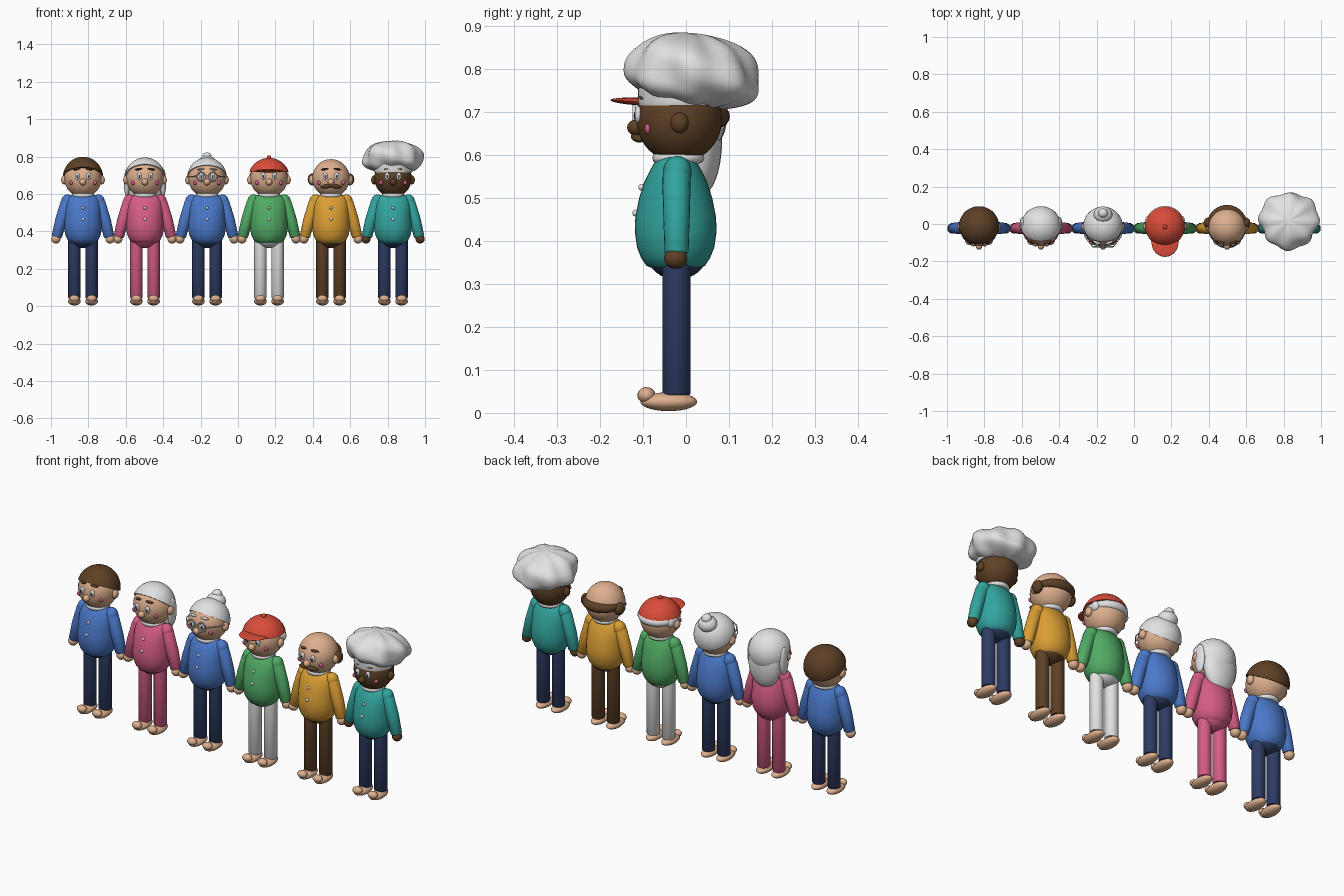
import bpy, bmesh, math
from mathutils import Vector, Matrix, Euler

if "Cube" in bpy.data.objects:
    bpy.data.objects.remove(bpy.data.objects["Cube"])


def lin(c):
    return c / 12.92 if c <= 0.04045 else ((c + 0.055) / 1.055) ** 2.4


MATS = {}
for key, rgb in {"skin": (222, 176, 142), "brown": (94, 64, 38), "white": (226, 226, 226),
                 "blue": (74, 120, 200), "pink": (212, 92, 134), "navy": (46, 60, 100),
                 "green": (80, 170, 100), "mustard": (218, 158, 52), "teal": (50, 164, 158),
                 "red": (218, 76, 58)}.items():
    MATS[key] = bpy.data.materials.new(key)
    MATS[key].diffuse_color = (*[lin(v / 255) for v in rgb], 1)

OX = 0.0                    # x offset of the figure being built
HY, HZ, HR = -0.016, 0.684, 0.1   # head centre and radius


def finish(bm, name, mat):
    bmesh.ops.recalc_face_normals(bm, faces=bm.faces)
    me = bpy.data.meshes.new(name)
    bm.to_mesh(me)
    bm.free()
    me.materials.append(MATS[mat])
    ob = bpy.data.objects.new(name, me)
    bpy.context.collection.objects.link(ob)
    ob.location.x = OX
    me.shade_smooth()
    bpy.ops.object.select_all(action='DESELECT')
    ob.select_set(True)
    bpy.context.view_layer.objects.active = ob
    bpy.ops.object.shade_smooth_by_angle(angle=math.radians(50))
    return ob


def ball(name, mat, loc, radii, rot=(0, 0, 0), cut=None, seg=24):
    """Ellipsoid; cut=(slope, offset) keeps the part above z = offset - slope*y."""
    bm = bmesh.new()
    bmesh.ops.create_uvsphere(bm, u_segments=seg, v_segments=seg * 2 // 3, radius=1)
    bmesh.ops.scale(bm, vec=radii, verts=bm.verts)
    if cut:
        res = bmesh.ops.bisect_plane(bm, geom=bm.verts[:] + bm.edges[:] + bm.faces[:],
                                     plane_co=(0, 0, cut[1]), plane_no=Vector((0, cut[0], 1)).normalized(),
                                     clear_inner=True)
        edges = [e for e in res["geom_cut"] if isinstance(e, bmesh.types.BMEdge)]
        bmesh.ops.holes_fill(bm, edges=edges, sides=0)
    bm.transform(Matrix.Translation(loc) @ Euler(rot).to_matrix().to_4x4())
    return finish(bm, name, mat)


def skin_rings(name, mat, rings):
    bm = bmesh.new()
    loops = [[bm.verts.new(p) for p in ring] for ring in rings]
    n = len(loops[0])
    for a, b in zip(loops, loops[1:]):
        for i in range(n):
            bm.faces.new((a[i], a[(i + 1) % n], b[(i + 1) % n], b[i]))
    bm.faces.new(loops[0])
    bm.faces.new(loops[-1])
    return finish(bm, name, mat)


def lathe(name, mat, profile, cy, n=32):
    """Stacked ellipses from (z, x radius, y radius)."""
    ang = [2 * math.pi * i / n for i in range(n)]
    return skin_rings(name, mat, [[(rx * math.cos(a), cy + ry * math.sin(a), z) for a in ang]
                                  for z, rx, ry in profile])


def tube(name, mat, path, n=16):
    """Round tube through (point, radius) pairs."""
    pts = [Vector(p) for p, _ in path]
    rings = []
    for i, (p, r) in enumerate(path):
        q = (pts[min(i + 1, len(pts) - 1)] - pts[max(i - 1, 0)]).to_track_quat('Z', 'Y')
        rings.append([pts[i] + q @ Vector((r * math.cos(2 * math.pi * k / n), r * math.sin(2 * math.pi * k / n), 0))
                      for k in range(n)])
    return skin_rings(name, mat, rings)


def ring(name, mat, loc, major, minor, rot=(0, 0, 0)):
    bpy.ops.mesh.primitive_torus_add(location=(loc[0] + OX, loc[1], loc[2]), rotation=rot, major_radius=major,
                                     minor_radius=minor, major_segments=28, minor_segments=8)
    ob = bpy.context.object
    ob.name = name
    ob.data.materials.append(MATS[mat])
    ob.data.shade_smooth()


def face_y(x, z):
    return HY - math.sqrt(max(HR ** 2 - x * x - (z - HZ) ** 2, 0))


def figure(top, pants, head="skin", brows="brown"):
    # Clothes
    lathe("sweater", top, [(0.338, 0.06, 0.058), (0.342, 0.072, 0.068), (0.36, 0.085, 0.08), (0.385, 0.096, 0.09),
                           (0.42, 0.101, 0.095), (0.455, 0.1, 0.094), (0.5, 0.098, 0.085), (0.535, 0.096, 0.074),
                           (0.56, 0.092, 0.062), (0.58, 0.082, 0.051), (0.595, 0.062, 0.038), (0.6, 0.03, 0.02)], -0.024)
    ball("hips", pants, (0, -0.021, 0.37), (0.078, 0.07, 0.06))
    ring("collar", "white", (0, -0.018, 0.593), 0.048, 0.013)
    for z, y in ((0.525, -0.103), (0.465, -0.117)):
        ball("button", "white", (0, y, z), (0.008, 0.008, 0.008), seg=12)
    # Head and face
    ball("head", head, (0, HY, HZ), (HR, HR, 0.102), seg=36)
    ball("nose", head, (0, -0.118, 0.664), (0.018, 0.019, 0.018), seg=16)
    for s in (-1, 1):
        # Limbs
        tube("leg", pants, [((s * 0.046, -0.022, z), r) for z, r in ((0.042, 0.03), (0.046, 0.033), (0.35, 0.033))], 24)
        ball("foot", "skin", (s * 0.046, -0.04, 0.026), (0.034, 0.066, 0.022))
        ball("toe", "skin", (s * 0.046, -0.092, 0.041), (0.027, 0.021, 0.019), seg=18)
        ball("shoulder", top, (s * 0.082, -0.02, 0.561), (0.034, 0.033, 0.037))
        tube("sleeve", top, [((s * x, -0.022, z), r) for x, z, r in
                             ((0.078, 0.57, 0.024), (0.088, 0.55, 0.033), (0.118, 0.46, 0.031),
                              (0.139, 0.375, 0.028), (0.14, 0.37, 0.024))], 20)
        ball("hand", head, (s * 0.145, -0.024, 0.36), (0.025, 0.027, 0.025), seg=18)
        ball("ear", head, (s * 0.1, -0.015, 0.675), (0.017, 0.021, 0.024), seg=16)
        # Eyes, cheeks and brows
        ball("eye", "white", (s * 0.031, face_y(0.031, 0.695) - 0.001, 0.695), (0.013, 0.008, 0.02), seg=16)
        ball("pupil", "navy", (s * 0.031, face_y(0.031, 0.693) - 0.007, 0.692), (0.005, 0.004, 0.009), seg=12)
        ball("cheek", "pink", (s * 0.064, face_y(0.064, 0.661), 0.661), (0.012, 0.007, 0.012), seg=14)
        if brows:
            ball("eyebrow", brows, (s * 0.034, face_y(0.034, 0.733) - 0.002, 0.733), (0.021, 0.009, 0.006),
                 (0, s * 0.15, -s * -0.35), seg=14)


def cap(name, mat, slope, offset, grow=0.008, tall=0.012):
    ball(name, mat, (0, HY + 0.003, HZ + 0.003), (HR + grow, HR + grow, HR + tall), cut=(slope, offset), seg=36)


def short_hair():
    cap("short_hair", "brown", 0.5, 0.01)


def long_hair():
    cap("hair_crown", "white", 0.85, 0.005, 0.008, 0.008)
    ball("back_hair", "white", (0, 0.034, 0.635), (0.092, 0.05, 0.13))
    for s in (-1, 1):
        ball("side_lock", "white", (s * 0.097, 0.006, 0.66), (0.016, 0.032, 0.075))


def bun_hair():
    cap("swept_hair", "white", 0.7, 0.01, 0.006, 0.008)
    ball("bun", "white", (0, 0.05, 0.765), (0.05, 0.045, 0.04), (-0.4, 0, 0))
    ball("bun_tip", "white", (0, 0.058, 0.796), (0.026, 0.026, 0.026))
    # Glasses
    for s in (-1, 1):
        ring("glasses_rim", "white", (s * 0.032, -0.121, 0.692), 0.024, 0.0035, (math.pi / 2, 0, 0))
        tube("glasses_arm", "white", [((s * 0.056, -0.121, 0.695), 0.003), ((s * 0.095, -0.07, 0.693), 0.003),
                                      ((s * 0.108, -0.015, 0.69), 0.003)], 8)
    tube("glasses_bridge", "white", [((-0.009, -0.122, 0.696), 0.003), ((0.009, -0.122, 0.696), 0.003)], 8)


def arc_path(major, z, r, spread):
    out = []
    for i in range(21):
        a = math.pi * (0.5 - spread) + 2 * math.pi * spread * i / 20
        out.append(((major * math.cos(a), HY + major * math.sin(a), z), r * (0.6 + 0.4 * math.sin(math.pi * i / 20))))
    return out


def peaked_cap():
    cap("cap_crown", "red", 0.0, 0.03, 0.01, 0.006)
    ball("cap_brim", "red", (0, -0.1, 0.724), (0.072, 0.076, 0.009), (-0.05, 0, 0))
    ball("cap_button", "red", (0, HY, 0.795), (0.012, 0.012, 0.012), seg=14)
    tube("fringe_hair", "white", arc_path(0.09, 0.7, 0.023, 0.5))
    for s in (-1, 1):
        ball("hair_tuft", "white", (s * 0.088, 0.018, 0.695), (0.018, 0.026, 0.025), seg=16)


def bald_hair():
    tube("hair_ring", "brown", arc_path(0.092, 0.69, 0.026, 0.47))
    for s in (-1, 1):
        ball("hair_tuft", "brown", (s * 0.1, 0.005, 0.678), (0.025, 0.03, 0.032), seg=18)
        ball("moustache", "brown", (s * 0.024, -0.112, 0.641), (0.033, 0.014, 0.011), (0, s * 0.15, s * 0.3), seg=18)


def puffy_hat():
    ob = ball("hat_puff", "white", (0, 0, 0), (1, 1, 1), seg=48)
    for v in ob.data.vertices:
        x, y, z = v.co
        a = math.atan2(y, x)
        flat = math.hypot(x, y)
        bump = 1 + 0.045 * flat * math.cos(8 * a + 0.4) + 0.04 * flat * math.sin(3 * a + 5 * z)
        under = 0.075 if z < 0 else 0.1
        v.co = (x * 0.157 * bump, 0.018 + y * 0.151 * bump,
                0.783 + math.copysign(abs(z) ** 0.85, z) * under * bump - 0.1 * y * 0.15)
    ob.data.update()
    lathe("hat_band", "white", [(0.715, 0.1, 0.098), (0.725, 0.103, 0.1), (0.76, 0.1, 0.1)], HY + 0.004)


# The row of six figures
row = [(("blue", "navy"), short_hair), (("pink", "pink"), long_hair), (("blue", "navy", "skin", "white"), bun_hair),
       (("green", "white", "skin", None), peaked_cap), (("mustard", "brown"), bald_hair),
       (("teal", "navy", "brown"), puffy_hat)]
for i, (look, headwear) in enumerate(row):
    OX = (i - 2.5) * 0.3315
    figure(*look)
    headwear()

for m in bpy.data.materials:
    if m.users and not m.is_grease_pencil:
        m.use_nodes = True
        m.node_tree.nodes["Principled BSDF"].inputs["Base Color"].default_value = m.diffuse_color
